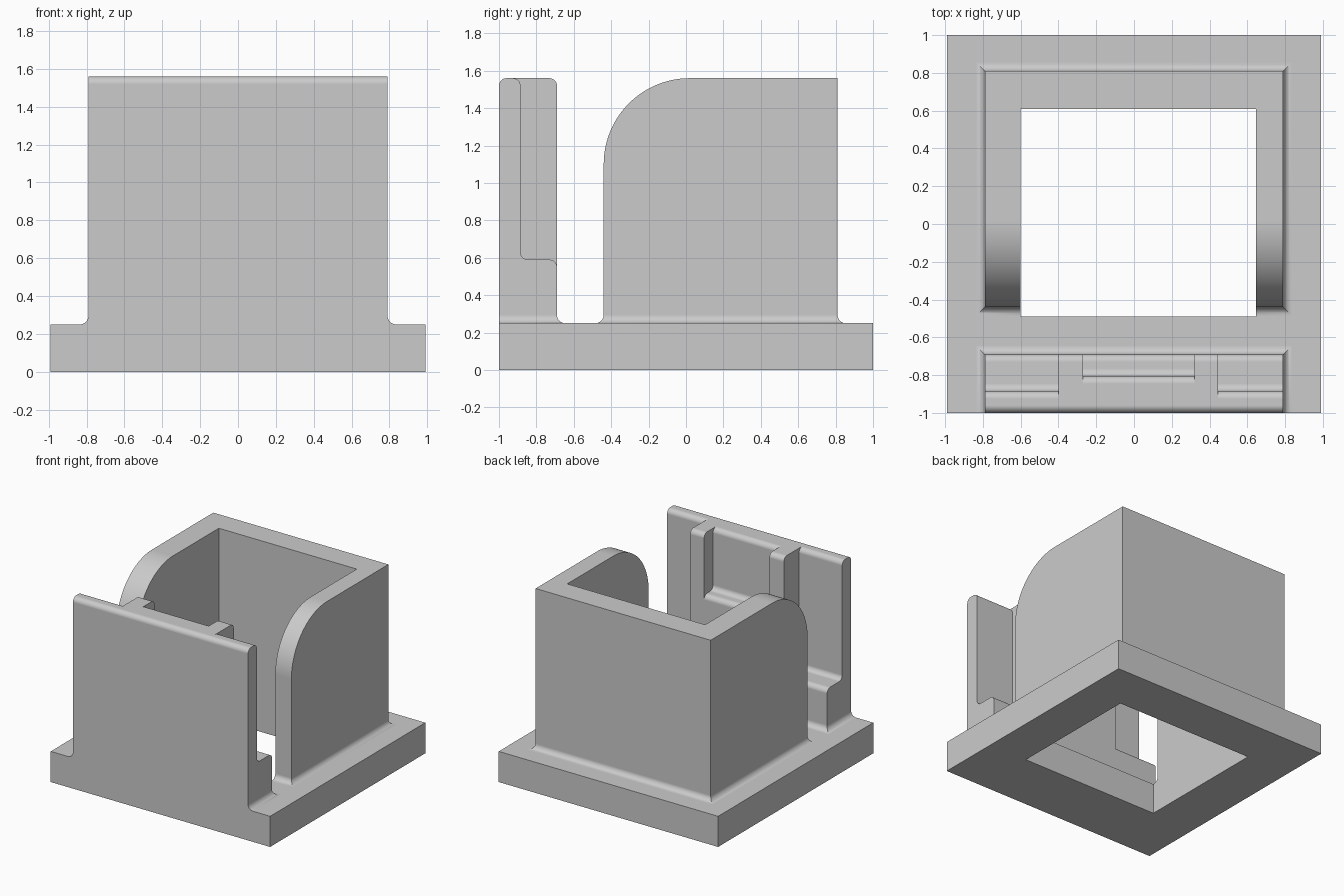
import bpy, bmesh, math

cube = bpy.data.objects.get("Cube")
if cube:
    bpy.data.objects.remove(cube, do_unlink=True)

GREY = (0.6, 0.6, 0.6, 1)
mat = bpy.data.materials.new("plain_grey")
mat.use_nodes = True
mat.diffuse_color = GREY
mat.node_tree.nodes["Principled BSDF"].inputs["Base Color"].default_value = GREY

BASE_X, BASE_TOP, TOP = 0.99, 0.25, 1.56
HALF_W = 0.79               # half width of the upright parts
R = 0.04                    # small edge rounding
SKIRT = 0.045               # fillet where uprights meet the base
BACK, OPEN = 0.81, -0.44    # shell depth range
FRONT, INNER = -1.0, -0.69  # front panel depth range


def arc(cy, cz, r, start, end, n=10):
    """Points of an arc in the y-z plane, angles in degrees."""
    angles = [math.radians(start + (end - start) * i / n) for i in range(n + 1)]
    return [(cy + r * math.cos(a), cz + r * math.sin(a)) for a in angles]


def make_object(name, bm):
    bmesh.ops.remove_doubles(bm, verts=bm.verts, dist=1e-5)
    bmesh.ops.recalc_face_normals(bm, faces=bm.faces)
    mesh = bpy.data.meshes.new(name)
    bm.to_mesh(mesh)
    bm.free()
    mesh.materials.append(mat)
    obj = bpy.data.objects.new(name, mesh)
    bpy.context.collection.objects.link(obj)
    return obj


def add_prism(bm, profile, x0, x1, skip=None):
    """Extrude a closed y-z profile along x, leaving out the side number skip."""
    a = [bm.verts.new((x0, y, z)) for y, z in profile]
    b = [bm.verts.new((x1, y, z)) for y, z in profile]
    bm.faces.new(a)
    bm.faces.new(b[::-1])
    n = len(profile)
    for i in range(n):
        if i != skip:
            j = (i + 1) % n
            bm.faces.new((a[i], a[j], b[j], b[i]))


def add_skirt(bm, y0, y1, flush_front):
    """Concave mitred fillet rising from the base to the upright."""
    rings = []
    for d, z in arc(SKIRT, BASE_TOP + SKIRT, SKIRT, 270, 180):
        ya = y0 if flush_front else y0 - d
        w = HALF_W + d
        corners = ((-w, ya), (w, ya), (w, y1 + d), (-w, y1 + d))
        rings.append([bm.verts.new((x, y, z)) for x, y in corners])
    bm.faces.new(rings[0])
    for lo, hi in zip(rings, rings[1:]):
        for i in range(4):
            j = (i + 1) % 4
            bm.faces.new((lo[i], lo[j], hi[j], hi[i]))


def upright(name, y0, y1, upper, flush_front=False):
    """Solid upright: filleted foot plus a profile that starts on the foot."""
    bm = bmesh.new()
    foot = BASE_TOP + SKIRT
    add_prism(bm, [(y0, foot), (y1, foot)] + upper, -HALF_W, HALF_W, skip=0)
    add_skirt(bm, y0, y1, flush_front)
    return make_object(name, bm)


def block(name, x0, x1, y0, y1, z0, z1):
    bm = bmesh.new()
    add_prism(bm, [(y0, z0), (y1, z0), (y1, z1), (y0, z1)], x0, x1)
    return make_object(name, bm)


def pocket(name, x0, x1, wall, ledge):
    """Cutter leaving a back wall with a round top and a rounded ledge."""
    profile = [(wall - R, TOP + 0.1)]
    profile += arc(wall - R, TOP - R, R, 90, 0)
    profile += arc(wall + R, ledge + R, R, 180, 270)
    profile += arc(INNER - R, ledge - R, R, 90, 0)
    profile += [(INNER + 0.1, ledge - R), (INNER + 0.1, TOP + 0.1)]
    bm = bmesh.new()
    add_prism(bm, profile, x0, x1)
    return make_object(name, bm)


def cut(obj, cutters):
    bpy.context.view_layer.objects.active = obj
    for c in cutters:
        c.hide_render = True
        mod = obj.modifiers.new("cut", 'BOOLEAN')
        mod.operation, mod.solver, mod.object = 'DIFFERENCE', 'EXACT', c
        bpy.ops.object.modifier_apply(modifier=mod.name)


def finish(obj):
    bpy.ops.object.select_all(action='DESELECT')
    obj.select_set(True)
    bpy.context.view_layer.objects.active = obj
    bpy.ops.object.shade_smooth_by_angle(angle=math.radians(30))
    mod = obj.modifiers.new("flat_faces", 'WEIGHTED_NORMAL')
    mod.keep_sharp = True


# Base plate, and the shell with quarter-round front corners
base = block("base_plate", -BASE_X, BASE_X, -1, 1, 0, BASE_TOP)
CURVE = 0.46
shell = upright("rear_shell", OPEN, BACK,
                [(BACK, TOP)] + arc(OPEN + CURVE, TOP - CURVE, CURVE, 90, 180, 32))

# Square shaft through base and shell, open towards the front
shaft = block("shaft_cutter", -0.6, 0.645, -0.49, 0.61, -0.2, 2)
cut(base, [shaft])
cut(shell, [shaft])

# Front panel with three pockets that leave two ribs
panel = upright("front_panel", FRONT, INNER,
                arc(INNER - R, TOP - R, R, 0, 90) + arc(FRONT + R, TOP - R, R, 90, 180),
                flush_front=True)
pockets = [pocket("right_pocket_cutter", -0.9, -0.40, -0.885, 0.59),
           pocket("middle_pocket_cutter", -0.27, 0.32, -0.805, 1.06),
           pocket("left_pocket_cutter", 0.445, 0.9, -0.885, 0.59)]
cut(panel, pockets)

for helper in [shaft] + pockets:
    bpy.data.objects.remove(helper, do_unlink=True)
for part in (base, shell, panel):
    finish(part)
